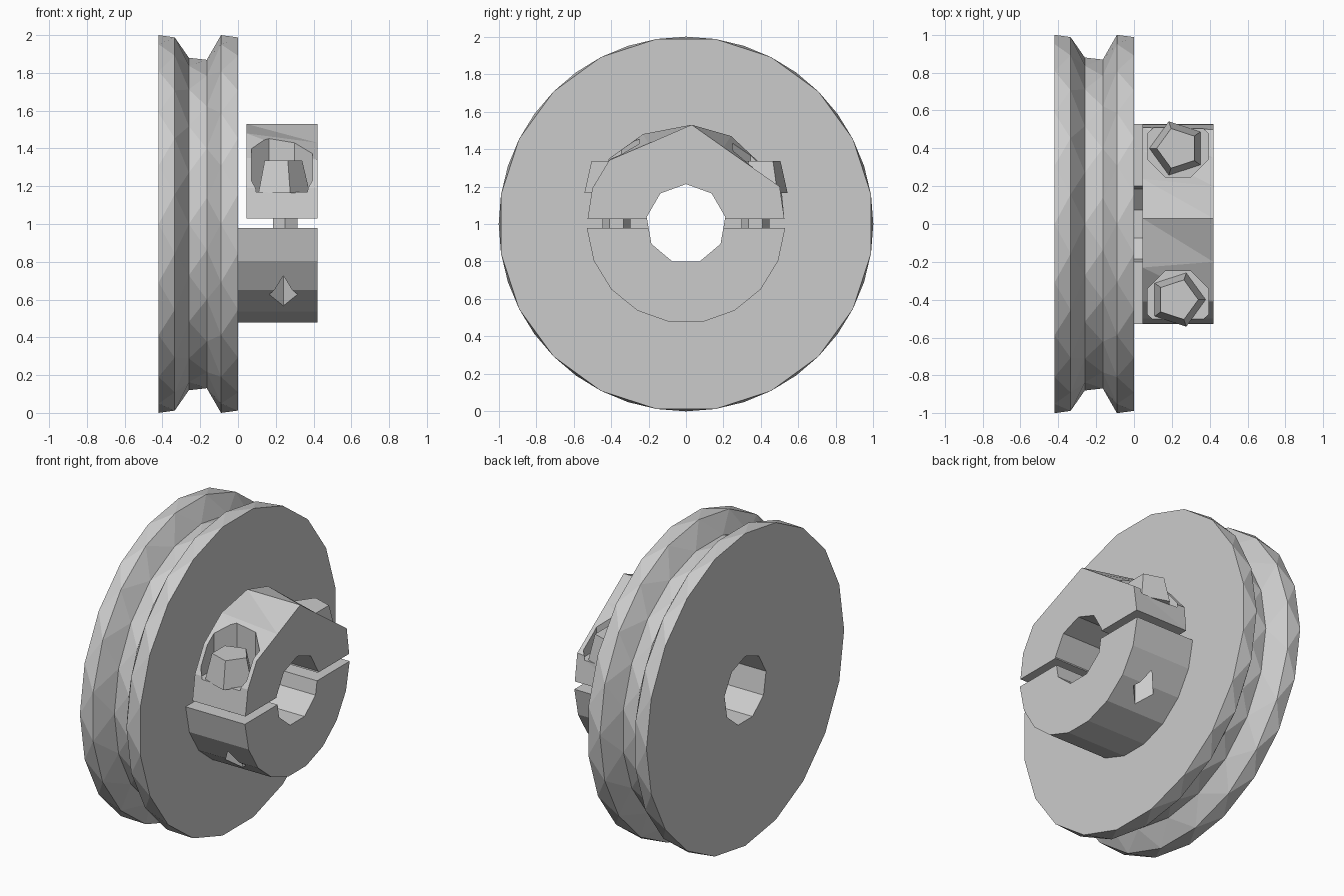
import bpy, bmesh, math
from mathutils import Matrix

cube = bpy.data.objects.get("Cube")
if cube:
    bpy.data.objects.remove(cube, do_unlink=True)

GREY = (0.6, 0.6, 0.6, 1)
metal = bpy.data.materials.new("grey metal")
metal.use_nodes = True
metal.diffuse_color = GREY
metal.node_tree.nodes["Principled BSDF"].inputs["Base Color"].default_value = GREY


def add_object(name, bm):
    bmesh.ops.recalc_face_normals(bm, faces=bm.faces)
    mesh = bpy.data.meshes.new(name)
    bm.to_mesh(mesh)
    bm.free()
    mesh.materials.append(metal)
    obj = bpy.data.objects.new(name, mesh)
    bpy.context.collection.objects.link(obj)
    return obj


def loft(name, rings):
    """Join closed rings with triangle strips of alternating direction and cap the ends."""
    bm = bmesh.new()
    loops = [[bm.verts.new(p) for p in ring] for ring in rings]
    for k in range(len(loops) - 1):
        a, b = loops[k], loops[k + 1]
        if k % 2:
            a, b = b, a
        n = len(a)
        for i in range(n):
            j = (i + 1) % n
            bm.faces.new((a[i], a[j], b[i]))
            bm.faces.new((a[j], b[j], b[i]))
    bm.faces.new(loops[0])
    bm.faces.new(loops[-1])
    return add_object(name, bm)


def cone(name, sides, r1, r2, centre, depth, axis="Z", turn=0):
    bm = bmesh.new()
    spin = Matrix.Rotation(turn, 4, "Z")
    if axis == "X":
        spin = Matrix.Rotation(math.pi / 2, 4, "Y") @ spin
    bmesh.ops.create_cone(bm, cap_ends=True, segments=sides, radius1=r1, radius2=r2,
                          depth=depth, matrix=Matrix.Translation(centre) @ spin)
    return add_object(name, bm)


def cut(obj, cutter):
    mod = obj.modifiers.new("cut", "BOOLEAN")
    mod.operation = "DIFFERENCE"
    mod.solver = "EXACT"
    mod.object = cutter
    bpy.context.view_layer.objects.active = obj
    bpy.ops.object.modifier_apply(modifier=mod.name)


# Grooved wheel with staggered facets
SIDES = 20
profile = [(-0.42, 1), (-0.335, 1), (-0.26, 0.88), (-0.165, 0.88), (-0.09, 1), (0, 1)]
rings = []
for k, (x, r) in enumerate(profile):
    angles = [2 * math.pi * (i + 0.5 * (k % 2)) / SIDES for i in range(SIDES)]
    rings.append([(x, r * math.cos(t), 1 + r * math.sin(t)) for t in angles])
wheel = loft("grooved_wheel", rings)

# Lower half of the hub, fixed to the wheel
arc = [math.radians(182.2 + 175.6 * i / 9) for i in range(10)]
lower = [(0.53 * math.cos(t), 1 + 0.53 * math.sin(t)) for t in arc]
lower_hub = loft("lower_hub", [[(x, y, z) for y, z in lower] for x in (-0.01, 0.42)])

# Upper clamp half, with a flatter outline on its outer face
inner = [(-0.525, 1.028), (-0.5, 1.19), (-0.41, 1.35), (-0.23, 1.48), (0.03, 1.53),
         (0.24, 1.47), (0.39, 1.33), (0.51, 1.19), (0.525, 1.028)]
outer = [(-0.525, 1.028), (-0.5, 1.19), (-0.41, 1.34), (-0.2, 1.43), (0.03, 1.53),
         (0.2, 1.41), (0.35, 1.305), (0.5, 1.2), (0.525, 1.028)]
clamp = loft("upper_clamp", [[(0.045, y, z) for y, z in inner],
                             [(0.42, y, z) for y, z in outer]])

# Shaft bore, with one corner at the top
bore = cone("bore_cutter", 9, 0.213, 0.213, (0, 0, 1), 2, "X", math.pi)
top = max((bore.matrix_world @ v.co for v in bore.data.vertices), key=lambda p: p.z)
bore.data.transform(Matrix.Translation((0, 0, 1))
                    @ Matrix.Rotation(math.atan2(top.y, top.z - 1), 4, "X")
                    @ Matrix.Translation((0, 0, -1)))
for part in (wheel, lower_hub, clamp):
    cut(part, bore)
cutters = [bore]

# Clamp screws, their head pockets and the open holes below
for side, label in ((-1, "front"), (1, "back")):
    pocket = cone("pocket_cutter", 8, 0.175, 0.175, (0.232, side * 0.41, 1.47), 0.6,
                  turn=math.pi / 8)
    hole = cone("hole_cutter", 4, 0.075, 0.075, (0.24, side * 0.37, 0.6), 0.4)
    cut(clamp, pocket)
    cut(lower_hub, hole)
    cutters += [pocket, hole]
    cone(label + "_screw_shank", 6, 0.075, 0.075, (0.25, side * 0.37, 0.99), 0.4)
    cone(label + "_screw_head", 5, 0.15, 0.11, (0.23, side * 0.4, 1.25), 0.17,
         turn=side * math.pi / 2)

for cutter in cutters:
    bpy.data.objects.remove(cutter, do_unlink=True)
